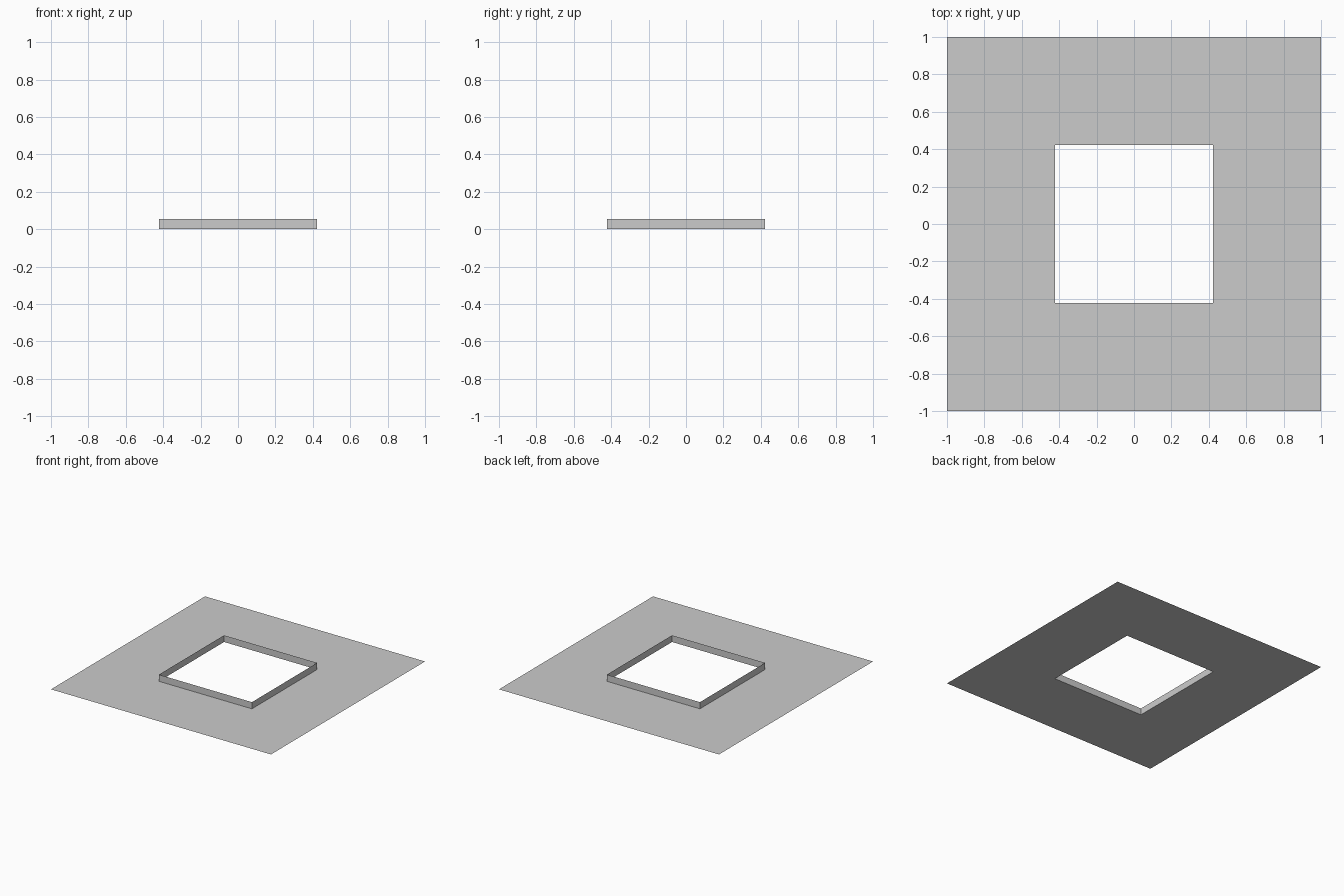
import bpy, bmesh

if "Cube" in bpy.data.objects:
    bpy.data.objects.remove(bpy.data.objects["Cube"])

OUTER, INNER, HEIGHT = 1.0, 0.423, 0.055


def square(bm, half, z):
    return [bm.verts.new((x * half, y * half, z))
            for x, y in ((-1, -1), (1, -1), (1, 1), (-1, 1))]


def band(name, half_a, z_a, half_b, z_b):
    """Four quads joining two square loops."""
    bm = bmesh.new()
    a, b = square(bm, half_a, z_a), square(bm, half_b, z_b)
    for i in range(4):
        j = (i + 1) % 4
        bm.faces.new((a[i], a[j], b[j], b[i]))
    mesh = bpy.data.meshes.new(name)
    bm.to_mesh(mesh)
    bm.free()
    obj = bpy.data.objects.new(name, mesh)
    bpy.context.collection.objects.link(obj)
    return obj


# Flat sheet with a square opening
band("flange_sheet", OUTER, 0, INNER, 0)
# Thin upright curb around the opening
band("opening_curb", INNER, 0, INNER, HEIGHT)
